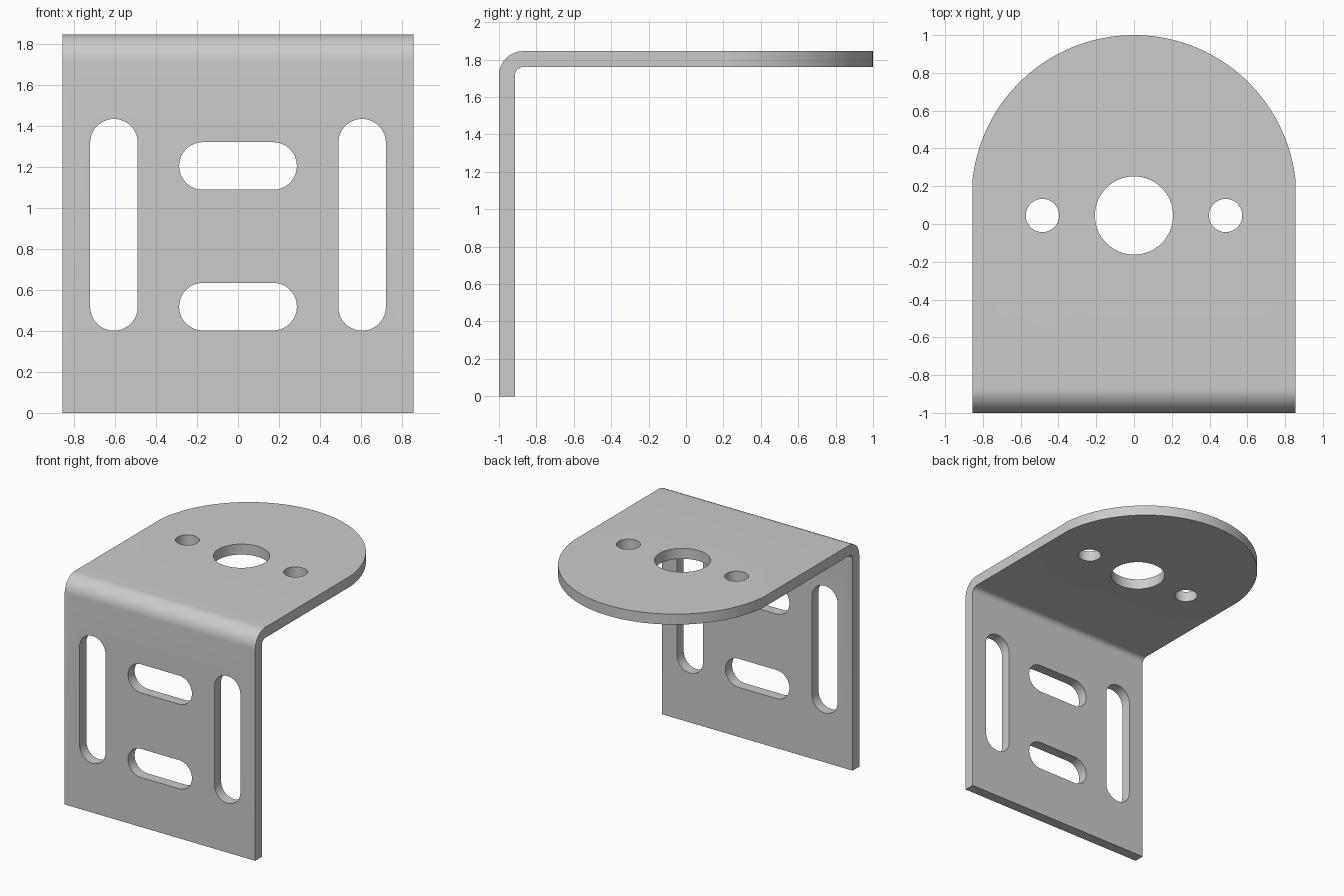
import bpy, bmesh
from math import sin, cos, pi, asin
from mathutils import Vector

if "Cube" in bpy.data.objects:
    bpy.data.objects.remove(bpy.data.objects["Cube"])

HALF_W, HEIGHT, THICK = 0.855, 1.845, 0.085
BEND_OUT, BEND_IN = 0.13, 0.045
END_R = 0.86
HOLE_Y = 0.045

metal = bpy.data.materials.new("grey_metal")
metal.use_nodes = True
grey = (0.6, 0.6, 0.6, 1)
metal.diffuse_color = grey
metal.node_tree.nodes["Principled BSDF"].inputs["Base Color"].default_value = grey


def arc(cx, cy, r, start, end, steps):
    return [(cx + r * cos(start + (end - start) * i / steps),
             cy + r * sin(start + (end - start) * i / steps)) for i in range(steps + 1)]


def circle(cx, cy, r, steps=64):
    return arc(cx, cy, r, 0, 2 * pi, steps)[:-1]


def slot(cx, cy, half_x, half_y):
    """Stadium outline: two half circles on the ends of the longer direction."""
    r = min(half_x, half_y)
    dx, dy = half_x - r, half_y - r
    if dx > dy:
        return (arc(cx + dx, cy, r, -pi / 2, pi / 2, 24)
                + arc(cx - dx, cy, r, pi / 2, 3 * pi / 2, 24))
    return arc(cx, cy + dy, r, 0, pi, 24) + arc(cx, cy - dy, r, pi, 2 * pi, 24)


def prism(name, outline, place, direction):
    """Extrude a flat outline, placed in space by the given function."""
    bm = bmesh.new()
    face = bm.faces.new([bm.verts.new(place(u, v)) for u, v in outline])
    sweep = bmesh.ops.extrude_face_region(bm, geom=[face])
    bmesh.ops.translate(bm, vec=Vector(direction),
                        verts=[g for g in sweep["geom"] if isinstance(g, bmesh.types.BMVert)])
    bmesh.ops.recalc_face_normals(bm, faces=bm.faces)
    mesh = bpy.data.meshes.new(name)
    bm.to_mesh(mesh)
    bm.free()
    mesh.materials.append(metal)
    obj = bpy.data.objects.new(name, mesh)
    bpy.context.collection.objects.link(obj)
    return obj


# Bent sheet: L-shaped side profile with rounded bend
cy, cz = -1 + BEND_OUT, HEIGHT - BEND_OUT
profile = ([(-1, 0)] + arc(cy, cz, BEND_OUT, pi, pi / 2, 16)
           + [(1.1, HEIGHT), (1.1, HEIGHT - THICK)]
           + arc(cy, cz, BEND_IN, pi / 2, pi, 12) + [(-1 + THICK, 0)])
bracket = prism("bracket", profile, lambda u, v: (-1, u, v), (2, 0, 0))

# Plan outline that trims the width and rounds the back end
a = asin(((END_R ** 2 - HALF_W ** 2) ** 0.5) / END_R)
plan = [(-HALF_W, -1.2), (HALF_W, -1.2)] + arc(0, 1 - END_R, END_R, a, pi - a, 96)


def from_above(u, v):
    return (u, v, -0.2)


def from_front(u, v):
    return (u, -1.2, v)


cutters = [(prism("plan_trim", plan, from_above, (0, 0, 2.4)), "INTERSECT")]

# Round holes in the top plate
for x, r in ((0, 0.207), (-0.485, 0.088), (0.485, 0.088)):
    hole = prism("round_hole", circle(x, HOLE_Y, r),
                 lambda u, v: (u, v, HEIGHT - 0.3), (0, 0, 0.6))
    cutters.append((hole, "DIFFERENCE"))

# Upright and level slots in the front plate
for x, z, hx, hz in ((-0.605, 0.917, 0.116, 0.516), (0.605, 0.917, 0.116, 0.516),
                     (0, 0.518, 0.287, 0.116), (0, 1.204, 0.287, 0.116)):
    cutters.append((prism("slot_hole", slot(x, z, hx, hz), from_front, (0, 0.5, 0)),
                    "DIFFERENCE"))

# Apply the cuts, then remove the cutters
for cutter, operation in cutters:
    mod = bracket.modifiers.new("cut", "BOOLEAN")
    mod.operation, mod.solver, mod.object = operation, "EXACT", cutter
    cutter.hide_render = True
cut_mesh = bpy.data.meshes.new_from_object(
    bracket.evaluated_get(bpy.context.evaluated_depsgraph_get()))
bracket.modifiers.clear()
bracket.data = cut_mesh
for cutter, _ in cutters:
    bpy.data.objects.remove(cutter)

bpy.ops.object.select_all(action="DESELECT")
bracket.select_set(True)
bpy.context.view_layer.objects.active = bracket
bpy.ops.object.shade_smooth_by_angle(angle=pi / 6)
